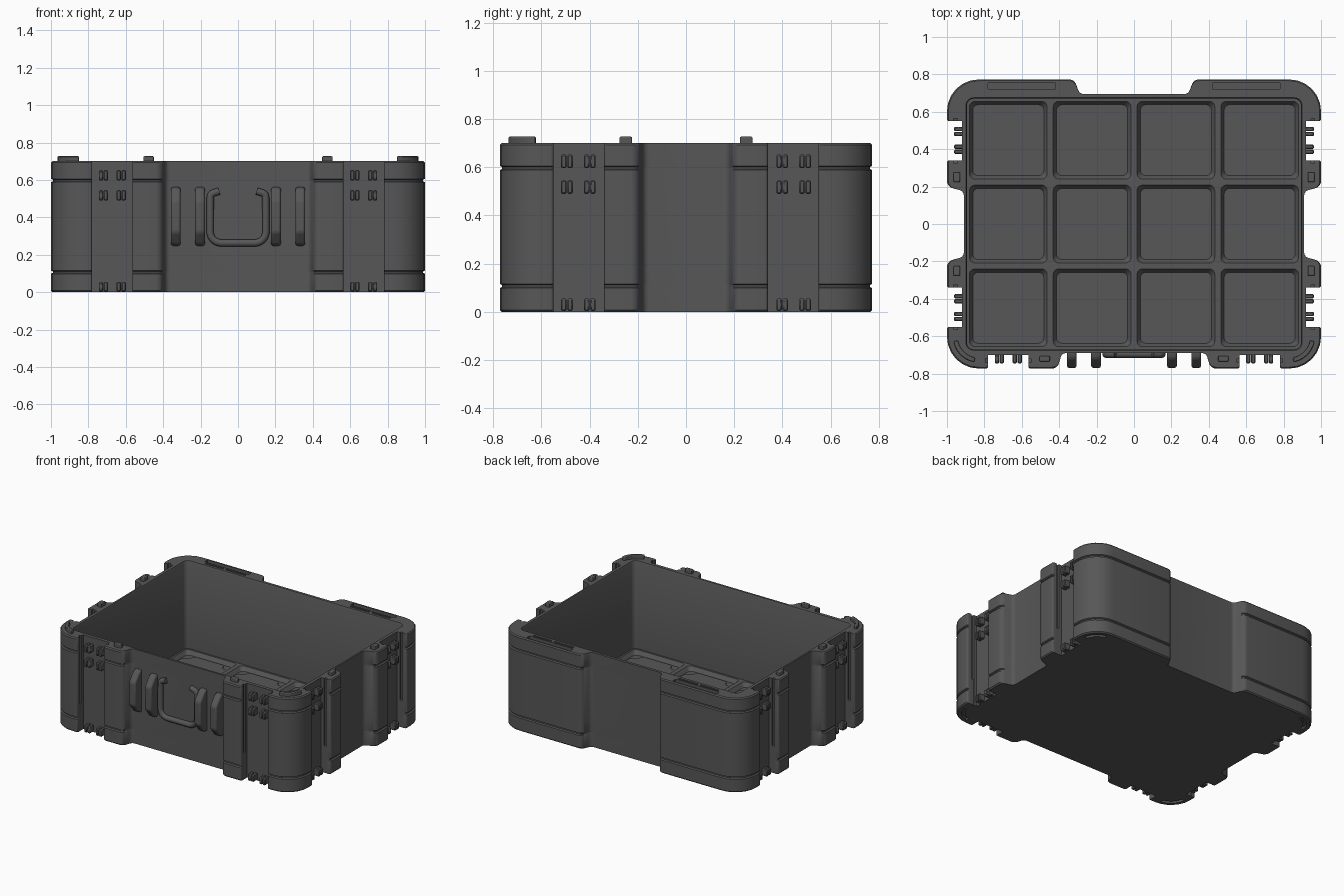
import bpy, bmesh, math
from mathutils import Vector

if "Cube" in bpy.data.objects:
    bpy.data.objects.remove(bpy.data.objects["Cube"])

X, Y, TOP, FLOOR = 1.0, 0.773, 0.70, 0.05
grey = bpy.data.materials.new("dark_grey_plastic")
grey.diffuse_color = (0.095, 0.095, 0.095, 1)
grey.use_nodes = True
grey.node_tree.nodes["Principled BSDF"].inputs["Base Color"].default_value = grey.diffuse_color


def fillet(points, n=6):
    """Round the corners of a closed polygon given as (a, b, radius)."""
    out = []
    for i, (a, b, r) in enumerate(points):
        p = Vector((a, b))
        if r == 0:
            out.append(p)
            continue
        u = (Vector(points[i - 1][:2]) - p).normalized()
        v = (Vector(points[(i + 1) % len(points)][:2]) - p).normalized()
        half = u.angle(v) / 2
        c = p + (u + v).normalized() * r / math.sin(half)
        t = r / math.tan(half)
        s, e = p + u * t - c, p + v * t - c
        turn = s.angle_signed(e)
        a0 = math.atan2(s.y, s.x)
        for k in range(n + 1):
            w = a0 - turn * k / n
            out.append(c + Vector((math.cos(w), math.sin(w))) * r)
    return out


def finish(ob, angle=30):
    ob.data.materials.clear()
    ob.data.materials.append(grey)
    bpy.ops.object.select_all(action='DESELECT')
    ob.select_set(True)
    bpy.context.view_layer.objects.active = ob
    bpy.ops.object.shade_smooth_by_angle(angle=math.radians(angle))


def add_mesh(name, bm):
    bmesh.ops.recalc_face_normals(bm, faces=bm.faces)
    if bm.calc_volume(signed=True) < 0:
        bmesh.ops.reverse_faces(bm, faces=bm.faces)
    me = bpy.data.meshes.new(name)
    bm.to_mesh(me)
    bm.free()
    ob = bpy.data.objects.new(name, me)
    bpy.context.collection.objects.link(ob)
    return ob


def loft_into(bm, levels, along_x=False, start=True, end=True):
    """Stack (outline, height) levels; returns the edges of both end rings."""
    rings = []
    for pts, h in levels:
        rings.append([bm.verts.new((h, p[0], p[1]) if along_x else (p[0], p[1], h)) for p in pts])
    for lo, hi in zip(rings, rings[1:]):
        for i in range(len(lo)):
            bm.faces.new((lo[i - 1], lo[i], hi[i], hi[i - 1]))
    if start:
        bm.faces.new(rings[0])
    if end:
        bm.faces.new(rings[-1])
    return [[bm.edges.get((r[i - 1], r[i])) for i in range(len(r))] for r in (rings[0], rings[-1])]


def rect(x0, x1, y0, y1):
    return [(x0, y0), (x1, y0), (x1, y1), (x0, y1)]


def box_into(bm, x0, x1, y0, y1, z0, z1):
    loft_into(bm, [(rect(x0, x1, y0, y1), z) for z in (z0, z1)])


def rounded_rect(w, h, r, cx=0, cy=0):
    pts = fillet([(w, -h, r), (w, h, r), (-w, h, r), (-w, -h, r)])
    return [(p.x + cx, p.y + cy) for p in pts]


def jog(p, q, n):
    """Notch in an outline from p to q, sunk by n."""
    return [(*p, 0), (p[0] + n[0], p[1] + n[1], 0), (q[0] + n[0], q[1] + n[1], 0), (*q, 0)]


def outline(d, e):
    """Plan of the case; d pulls in the outermost faces, e sinks the channel slots."""
    x, y, r = X - d, Y - d, 0.17 - d
    half = [(.385, -.69, .03), (.41, -y, .04), (.565, -y, .012),
            *jog((.565, -.74), (.565, -.72), (-e, 0)), (.565, -.70, 0), (.78, -.70, 0),
            *jog((.78, -.72), (.78, -.74), (e, 0)), (.78, -y, .012), (x, -y, r),
            (x, -.55, .012), *jog((.965, -.55), (.945, -.55), (0, -e)), (.92, -.55, 0),
            (.92, -.34, 0), *jog((.945, -.34), (.965, -.34), (0, e)), (x, -.34, .012),
            (x, -.20, .04), (.91, -.175, .03), (.91, .175, .03), (x, .20, .04),
            (x, .34, .012), *jog((.965, .34), (.945, .34), (0, -e)), (.92, .34, 0),
            (.92, .55, 0), *jog((.945, .55), (.965, .55), (0, e)), (x, .55, .012),
            (x, y, r), (.32, y, .04), (.29, .695, .03)]
    return fillet(half + [(-a, b, q) for a, b, q in reversed(half)])


def corner_arc(sx, sy):
    """Curved strip following a corner."""
    def ring(r):
        return [(sx * (.83 + r * math.cos(math.radians(a))),
                 sy * (.603 + r * math.sin(math.radians(a)))) for a in range(10, 81, 10)]
    return ring(.137) + ring(.113)[::-1]


def fill(bm, edges):
    """Flat face between an outer loop and its holes."""
    bmesh.ops.triangle_fill(bm, edges=edges, use_beauty=True, normal=(0, 0, 1))


# outer walls with two grooves, and inner walls
bm = bmesh.new()
S0, S1 = .001, .013
outer = loft_into(bm, [(outline(d, e), z) for z, d, e in (
    (0, .008, S0), (.008, 0, S0), (.098, 0, S0), (.103, .01, S0), (.111, .01, S0),
    (.116, 0, S0), (.2, 0, S0), (.203, 0, S1), (.588, 0, S1), (.593, .01, S1),
    (.601, .01, S1), (.606, 0, S1), (.692, 0, S1), (TOP, .007, S1))], start=False, end=False)
inner = loft_into(bm, [(rounded_rect(.893, .670, .035), FLOOR),
                       (rounded_rect(.893, .670, .035), .69),
                       (rounded_rect(.898, .675, .04), TOP)], start=False, end=False)
bottom, rim, floor = list(outer[0]), outer[1] + inner[1], list(inner[0])

# hinge grooves in the back rim, stacking slots underneath
for s in (-1, 1):
    for x0, x1, y0, y1, z in ((.42, .78, .722, .755, .675), (.43, .59, .695, .71, .694),
                              (.61, .76, .695, .71, .694)):
        a, b = sorted((s * x0, s * x1))
        rim += loft_into(bm, [(rect(a, b, y0, y1), TOP), (rect(a, b, y0, y1), z)], start=False)[0]
    for t in (-1, 1):
        arc = corner_arc(s, t)
        bottom += loft_into(bm, [(arc, 0), (arc, .02)], start=False)[0]

# floor pockets, 4 by 3
CELLS = [((i - 1.5) * .448, (j - 1) * .448) for i in range(4) for j in range(3)]
for cx, cy in CELLS:
    floor += loft_into(bm, [(rounded_rect(.208, .208, .03, cx, cy), FLOOR),
                            (rounded_rect(.19, .19, .03, cx, cy), .02)], start=False)[0]
for loop in (bottom, rim, floor):
    fill(bm, loop)
finish(add_mesh("case_shell", bm))

# raised panels on the floor
bm = bmesh.new()
h, n = .18, .13
panel = []
for k in range(4):
    for a, b, r in ((h, n, .024), (n, n, .024), (n, h, .024)):
        for _ in range(k):
            a, b = -b, a
        panel.append((a, b, r))
panel = fillet(panel)
for cx, cy in CELLS:
    loft_into(bm, [([(p.x + cx, p.y + cy) for p in panel], z) for z in (.018, .026)])
finish(add_mesh("floor_panels", bm))

# hinge lugs in the channels
bm = bmesh.new()
for s in (-1, 1):
    for z0, z1 in ((.004, .055), (.49, .545), (.597, .652)):
        for off in (-.0605, -.0345, .0345, .0605):
            c = s * (.672 + off)
            box_into(bm, c - .0115, c + .0115, -.745, -.695, z0, z1)
            for t in (-1, 1):
                c = t * (.447 + off)
                x0, x1 = sorted((s * .915, s * .962))
                box_into(bm, x0, x1, c - .0115, c + .0115, z0, z1)
lugs = add_mesh("hinge_lugs", bm)
bev = lugs.modifiers.new("bevel", 'BEVEL')
bev.width, bev.segments = .005, 1
finish(lugs)

# stacking pegs and curved corner ribs on the rim
bm = bmesh.new()
for s in (-1, 1):
    a, b = sorted((s * .45, s * .505))
    box_into(bm, a, b, -.735, -.705, .69, .727)
    a, b = sorted((s * .93, s * .965))
    for t in (-1, 1):
        box_into(bm, a, b, t * .25 - .026, t * .25 + .026, .69, .727)
    loft_into(bm, [(corner_arc(s, -1), .69), (corner_arc(s, -1), .727)])
pegs = add_mesh("rim_pegs", bm)
bev = pegs.modifiers.new("bevel", 'BEVEL')
bev.width, bev.segments, bev.limit_method = .005, 2, 'ANGLE'
finish(pegs)

# upright handle ribs on the front
bm = bmesh.new()
profile = [(-.68, .245), (-.72, .255), (-.77, .32), (-.77, .49), (-.72, .555), (-.68, .565)]
for c in (-.333, -.203, .203, .333):
    loft_into(bm, [(profile, c - .026), (profile, c + .026)], along_x=True)
ribs = add_mesh("front_ribs", bm)
bev = ribs.modifiers.new("bevel", 'BEVEL')
bev.width, bev.segments = .012, 2
finish(ribs)

# open ring moulded on the front
half = [(.10, .54, 0), (.148, .525, .025), (.150, .263, .06)]
path = fillet(half + [(-a, b, r) for a, b, r in reversed(half)])
curve = bpy.data.curves.new("front_ring", 'CURVE')
curve.dimensions = '3D'
curve.bevel_depth, curve.bevel_resolution, curve.use_fill_caps = .02, 3, True
spline = curve.splines.new('POLY')
spline.points.add(len(path) - 1)
for pt, p in zip(spline.points, path):
    pt.co = (p.x, -.696, p.y, 1)
tmp = bpy.data.objects.new("ring_path", curve)
bpy.context.collection.objects.link(tmp)
bpy.context.view_layer.update()
ring_mesh = bpy.data.meshes.new_from_object(tmp.evaluated_get(bpy.context.evaluated_depsgraph_get()))
bpy.data.objects.remove(tmp)
ring = bpy.data.objects.new("front_ring", ring_mesh)
bpy.context.collection.objects.link(ring)
finish(ring, 50)
